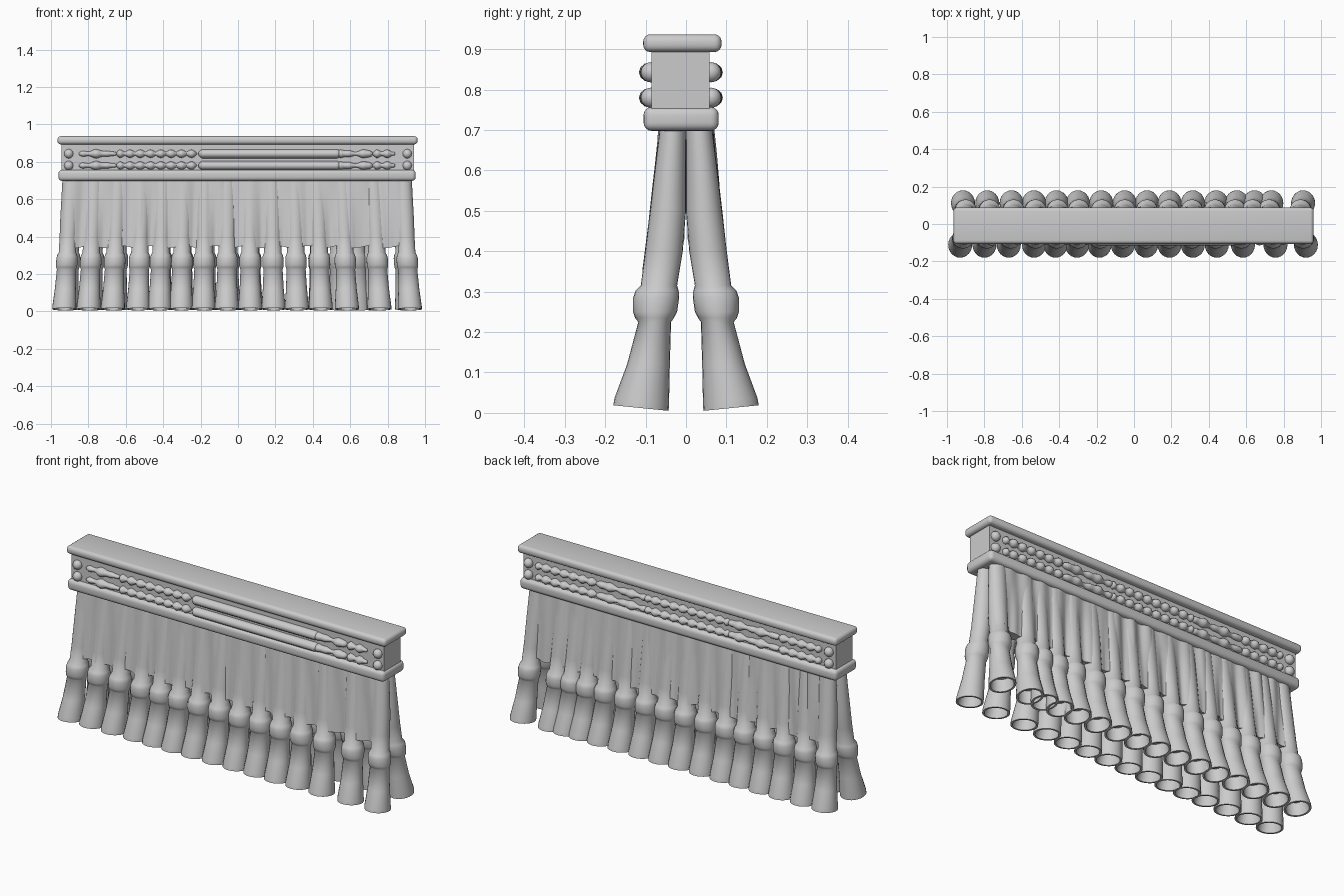
import bpy, bmesh, math, random

random.seed(4)
if "Cube" in bpy.data.objects:
    bpy.data.objects.remove(bpy.data.objects["Cube"])

stone = bpy.data.materials.new("light grey")
stone.use_nodes = True
stone.diffuse_color = (0.6, 0.6, 0.6, 1)
stone.node_tree.nodes["Principled BSDF"].inputs["Base Color"].default_value = (0.6, 0.6, 0.6, 1)


def finish(bm, name, angle=50):
    bmesh.ops.recalc_face_normals(bm, faces=bm.faces)
    mesh = bpy.data.meshes.new(name)
    bm.to_mesh(mesh)
    bm.free()
    obj = bpy.data.objects.new(name, mesh)
    bpy.context.collection.objects.link(obj)
    mesh.materials.append(stone)
    bpy.ops.object.select_all(action='DESELECT')
    obj.select_set(True)
    bpy.context.view_layer.objects.active = obj
    bpy.ops.object.shade_smooth_by_angle(angle=math.radians(angle))
    return obj


def loft(name, rings, angle=50):
    """Skin a list of equally long closed point rings and cap both ends."""
    bm = bmesh.new()
    rows = [[bm.verts.new(p) for p in ring] for ring in rings]
    for a, b in zip(rows, rows[1:]):
        for i in range(len(a)):
            j = (i + 1) % len(a)
            bm.faces.new((a[i], a[j], b[j], b[i]))
    bm.faces.new(rows[0])
    bm.faces.new(rows[-1])
    return finish(bm, name, angle)


def box(name, x0, x1, y0, y1, z0, z1, bevel=0):
    bm = bmesh.new()
    bmesh.ops.create_cube(bm, size=1)
    for v in bm.verts:
        v.co = ((x0 + x1) / 2 + v.co.x * (x1 - x0),
                (y0 + y1) / 2 + v.co.y * (y1 - y0),
                (z0 + z1) / 2 + v.co.z * (z1 - z0))
    if bevel:
        bmesh.ops.bevel(bm, geom=bm.edges[:], offset=bevel, segments=4,
                        profile=0.5, affect='EDGES')
    return finish(bm, name)


# Entablature: cap slab, frieze block and lower moulding
box("cap_slab", -0.965, 0.96, -0.106, 0.088, 0.893, 0.937, 0.018)
box("frieze_block", -0.945, 0.94, -0.085, 0.058, 0.74, 0.91)
box("lower_moulding", -0.96, 0.95, -0.105, 0.081, 0.698, 0.757, 0.02)


# Frieze ornament: turned strands lying along the block
def strand(name, x0, x1, y, z, radius):
    steps = max(8, int((x1 - x0) / 0.009))
    rings = []
    for i in range(steps + 1):
        x = x0 + (x1 - x0) * i / steps
        end = min(1, 0.15 + min(x - x0, x1 - x) / 0.02)
        r = radius(x) * math.sqrt(end)
        rings.append([(x, y + 1.2 * r * math.cos(a), z + r * math.sin(a))
                      for a in [k * math.tau / 12 for k in range(12)]])
    return loft(name, rings, 80)


def beads(x):
    return 0.008 + 0.014 * abs(math.sin(x * math.pi / 0.055))


def lumps(x):
    return 0.017 + 0.005 * math.sin(x * 48) + 0.003 * math.sin(x * 97)


def smooth_bar(x):
    return 0.024


FRONT = [(-0.85, -0.65, lumps), (-0.65, -0.22, beads), (-0.21, 0.55, smooth_bar),
         (0.53, 0.72, lumps), (0.72, 0.84, beads)]
BACK = [(-0.86, -0.6, beads), (-0.61, -0.3, lumps), (-0.31, 0.2, beads),
        (0.19, 0.5, lumps), (0.49, 0.86, beads)]
for side, parts, y in (("front", FRONT, -0.087), ("back", BACK, 0.062)):
    for level, z in (("upper", 0.843), ("lower", 0.78)):
        for n, (x0, x1, shape) in enumerate(parts):
            strand(f"{side}_{level}_strand_{n}", x0, x1, y, z, shape)
        for x in (-0.905, 0.905):
            bm = bmesh.new()
            bmesh.ops.create_uvsphere(bm, u_segments=14, v_segments=8, radius=0.025)
            bmesh.ops.translate(bm, verts=bm.verts, vec=(x, y, z))
            finish(bm, f"{side}_{level}_boss", 80)

# Legs: height, outer depth, inner depth, half width
PROFILE = [(0.71, 0.064, 0.0, 0.048), (0.5, 0.089, 0.0, 0.048),
           (0.4, 0.101, 0.008, 0.046), (0.315, 0.112, 0.022, 0.046),
           (0.302, 0.125, 0.018, 0.053), (0.285, 0.131, 0.017, 0.057),
           (0.25, 0.131, 0.022, 0.057), (0.235, 0.126, 0.03, 0.055),
           (0.225, 0.118, 0.037, 0.051), (0.12, 0.146, 0.04, 0.056),
           (0.03, 0.177, 0.042, 0.064), (0.012, 0.18, 0.043, 0.064),
           (0.012, 0.17, 0.053, 0.054), (0.08, 0.15, 0.05, 0.05)]


def taper(x, z):
    return x * (1 - 0.06 * z)


def leg(name, cx, side):
    rings = []
    for z, outer, inner, half in PROFILE:
        mid, depth = (outer + inner) / 2, (outer - inner) / 2
        tilt = 0.1 if z < 0.1 else 0
        rings.append([(taper(cx, z) + half * math.cos(a),
                       side * (mid + depth * math.sin(a)),
                       z + tilt * depth * math.sin(a))
                      for a in [k * math.tau / 24 for k in range(24)]])
    return loft(name, rings, 60)


FRONT_X = [-0.93, -0.8, -0.67, -0.535, -0.42, -0.305, -0.185, -0.06,
           0.065, 0.19, 0.315, 0.443, 0.583, 0.757, 0.92]
BACK_X = [-0.915, -0.785, -0.655, -0.535, -0.415, -0.3, -0.175, -0.05,
          0.07, 0.19, 0.315, 0.44, 0.55, 0.645, 0.735, 0.905]


# Pleated curtain wall that joins the legs of one row above their collars
def curtain(name, legs, side):
    waves = [(random.uniform(18, 75), random.uniform(0, 6), random.uniform(-4, 4))
             for _ in range(5)]
    rings = []
    count = 200
    for i in range(count + 1):
        x = legs[0] + (legs[-1] - legs[0]) * i / count
        near = min(abs(x - c) for c in legs)
        ring = []
        for z in (0.71, 0.64, 0.57, 0.5, 0.43, 0.345):
            t = (0.71 - z) / 0.37
            fold = sum(math.sin(f * x + p + s * z * 3) for f, p, s in waves) * 0.0018
            dip = 0.026 * t * min(1, near / 0.06)
            ring.append((taper(x, z), side * (0.062 + 0.043 * t - dip + fold), z))
        low = 0.345 + 0.006 * math.sin(x * 37)
        ring[-1] = (ring[-1][0], ring[-1][1], low)
        ring += [(taper(x, 0.35), side * 0.03, low + 0.003),
                 (taper(x, 0.43), side * 0.004, 0.43),
                 (taper(x, 0.71), 0, 0.71)]
        rings.append(ring)
    return loft(name, rings, 60)


for label, xs, side in (("front", FRONT_X, -1), ("back", BACK_X, 1)):
    curtain(f"{label}_curtain", xs, side)
    for n, x in enumerate(xs):
        leg(f"{label}_leg_{n}", x, side)
